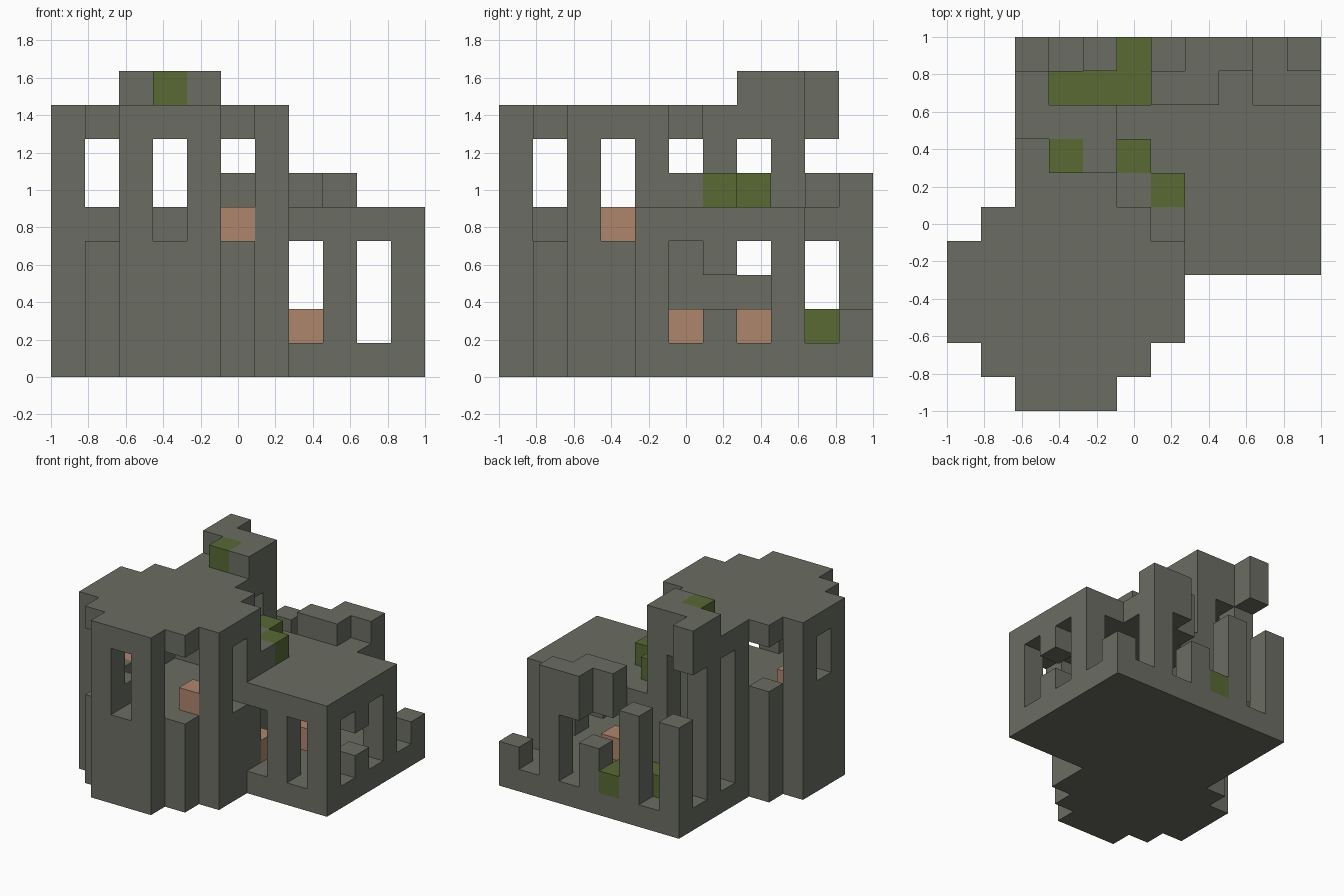
import bpy, bmesh
from mathutils import Vector

cube = bpy.data.objects.get("Cube")
if cube:
    bpy.data.objects.remove(cube, do_unlink=True)

U = 2 / 11  # edge length of one block


def material(name, rgb):
    m = bpy.data.materials.new(name)
    m.use_nodes = True
    m.diffuse_color = (*rgb, 1)
    m.node_tree.nodes["Principled BSDF"].inputs["Base Color"].default_value = (*rgb, 1)
    return m


stone = material("grey stone", (0.145, 0.154, 0.124))
moss = material("moss green", (0.098, 0.143, 0.034))
clay = material("clay brown", (0.42, 0.24, 0.15))


def box(i, j, k):
    """Blocks in inclusive ranges; each argument is a number or a (low, high) pair."""
    spans = [range(a[0], a[1] + 1) if isinstance(a, tuple) else (a,) for a in (i, j, k)]
    return {(x, y, z) for x in spans[0] for y in spans[1] for z in spans[2]}


def tower_slab(k):
    """Rounded disc, seven blocks across."""
    slab = set()
    for j in range(7):
        half = min(3, 4 - abs(j - 3))
        slab |= box((3 - half, 3 + half), j, k)
    return slab


parts = {}

# Round tower: the rim of the disc carries the walls
slab = {(x, y) for x, y, z in tower_slab(0)}
ring = {c for c in slab if any((c[0] + dx, c[1] + dy) not in slab
                               for dx, dy in ((1, 0), (-1, 0), (0, 1), (0, -1)))}
walls = {(x, y, k) for x, y in ring for k in range(1, 7)}
walls -= box(3, 0, (4, 6)) | box(6, 3, (4, 6))  # tall windows
walls -= box(0, 3, (5, 6)) | box(3, 6, (5, 6))  # short windows
walls -= box(1, 1, (4, 6)) | box(5, 1, (4, 6))  # front corner gaps
walls -= box(1, 5, (5, 6)) | box(5, 5, (5, 6))  # back corner gaps
parts["tower_walls"] = walls, stone
parts["tower_roof"] = tower_slab(7), stone
parts["tower_floor"] = tower_slab(3) - walls, stone
parts["tower_inner_blocks"] = box(1, 2, 4) | box(2, 1, 4), stone
parts["tower_clay_blocks"] = box(5, 2, 4) | box(1, 3, 4), clay

# Ground slab under tower and hall
parts["ground_slab"] = tower_slab(0) | box((2, 10), (4, 10), 0), stone

# Hall: roof, front wall with two openings, side wall with an H-shaped opening
hall_roof = (box((5, 10), (4, 8), 4) | box(8, 9, 4)) - walls - tower_slab(4)
parts["hall_roof"] = hall_roof, stone
parts["hall_front_wall"] = box(8, 4, (1, 3)) | box(10, 4, (1, 3)), stone
parts["hall_side_wall"] = box(10, 6, 1) | box(10, 6, 3) | box(10, 8, (1, 3)), stone
parts["hall_inner_wall"] = box(5, (6, 7), (1, 2)), stone

# Broken back wall and raised eaves
parts["back_wall_stumps"] = (box(2, 10, (1, 4)) | box(4, 10, (1, 4)) |
                             box(6, 10, (1, 2)) | box(10, 10, 1)), stone
parts["back_pier"] = box(8, 10, (1, 5)), stone
parts["back_eaves"] = box((6, 7), 9, (4, 5)) | box(7, 10, (4, 5)), stone

# Tall fragment behind the tower
parts["rear_pillars"] = box(2, 8, (1, 8)) | box(4, 8, (1, 8)), stone
parts["rear_lintel"] = (box(3, 8, (7, 8)) | box((2, 4), 7, 7) |
                        box(4, 7, 8) | box(2, 9, (7, 8))), stone
parts["rear_moss_block"] = box(3, 7, 8), moss

# Loose blocks on the roof and the ground
parts["roof_blocks"] = box(5, 6, 5) | box(6, 5, 5), stone
parts["roof_moss_blocks"] = box(6, 6, 5) | box(5, 7, 5), moss
parts["ground_moss_blocks"] = box((3, 5), 9, 1) | box(5, 10, 1), moss
parts["hall_clay_blocks"] = box(7, 7, 1) | box(6, 5, 1), clay

# Skin each part, leaving out faces buried between blocks
filled = set().union(*(cells for cells, mat in parts.values()))


def build(name, cells, mat):
    bm = bmesh.new()
    for cell in sorted(cells):
        for axis in range(3):
            for sign in (1, -1):
                n = Vector((0, 0, 0))
                n[axis] = sign
                if tuple(int(c + d) for c, d in zip(cell, n)) in filled:
                    continue
                a = Vector((0, 0, 0))
                a[(axis + 1) % 3] = 0.5
                b = n.cross(a)
                mid = Vector(cell) + Vector((0.5, 0.5, 0.5)) + n / 2
                corners = [mid - a - b, mid + a - b, mid + a + b, mid - a + b]
                bm.faces.new([bm.verts.new(c * U - Vector((1, 1, 0))) for c in corners])
    bmesh.ops.remove_doubles(bm, verts=bm.verts, dist=0.001)
    mesh = bpy.data.meshes.new(name)
    bm.to_mesh(mesh)
    bm.free()
    mesh.materials.append(mat)
    bpy.context.collection.objects.link(bpy.data.objects.new(name, mesh))


for name, (cells, mat) in parts.items():
    build(name, cells, mat)
